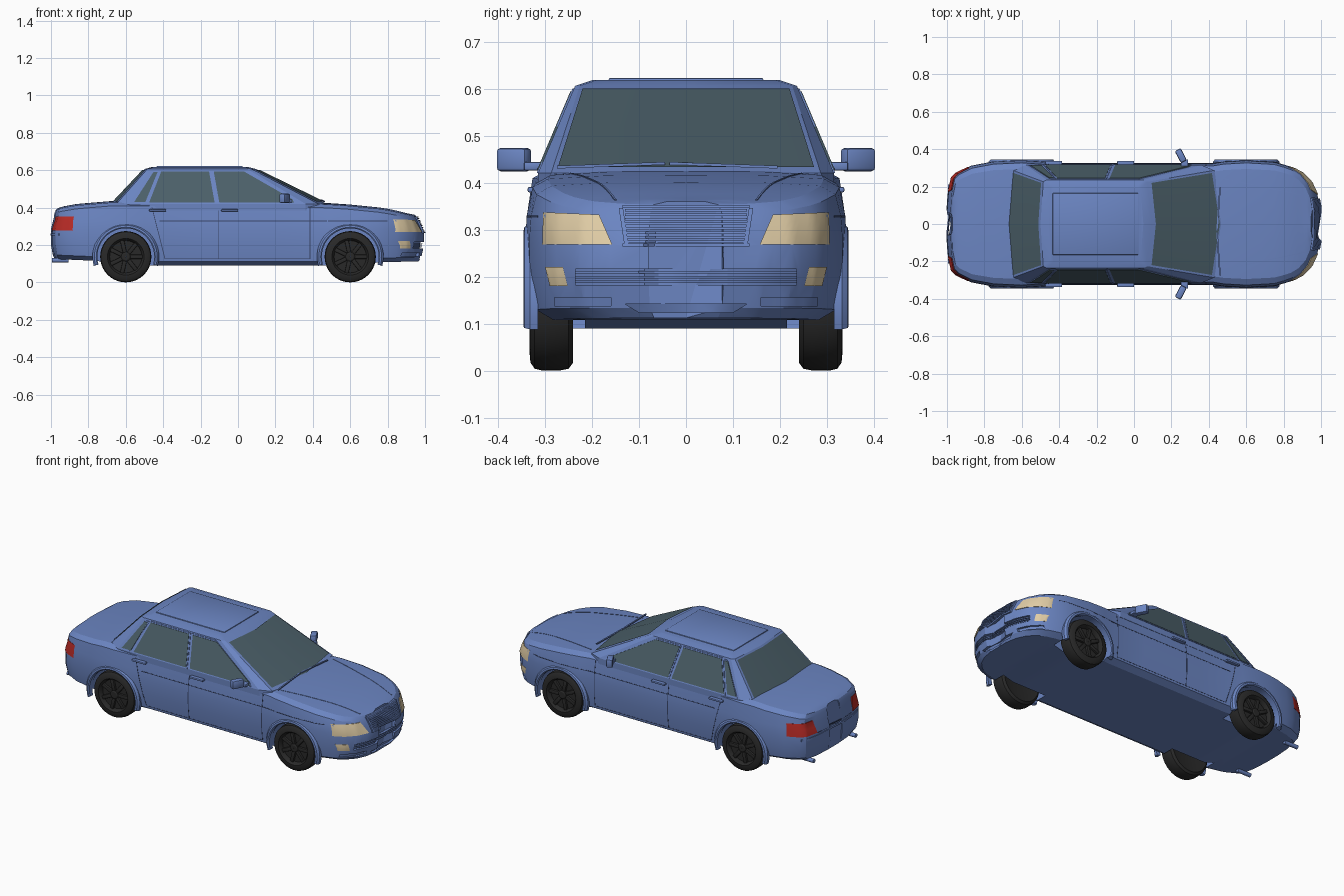
import bpy, bmesh, math
from mathutils import Vector, Matrix
from mathutils.bvhtree import BVHTree

if "Cube" in bpy.data.objects:
    bpy.data.objects.remove(bpy.data.objects["Cube"])


def material(name, rgb):
    m = bpy.data.materials.new(name)
    m.diffuse_color = (*rgb, 1)
    m.use_nodes = True
    m.node_tree.nodes["Principled BSDF"].inputs["Base Color"].default_value = m.diffuse_color
    return m


PAINT = material("paint", (.147, .235, .54))
SEAM = material("seam", (.04, .06, .14))
GLASS = material("glass", (.07, .115, .14))
LAMP = material("lamp", (.75, .61, .38))
RED = material("red_lamp", (.5, .025, .02))
RUBBER = material("rubber", (.022, .022, .022))


def lerp(x, pts):
    for (a, va), (b, vb) in zip(pts, pts[1:]):
        if x <= b:
            return va + (vb - va) * max(0, (x - a) / (b - a))
    return pts[-1][1]


def add(name, verts, faces, mat=PAINT, mirror=False, angle=30, closed=True):
    bm = bmesh.new()
    vs = [bm.verts.new(v) for v in verts]
    for f in faces:
        bm.faces.new([vs[i] for i in f])
    if closed:
        bmesh.ops.recalc_face_normals(bm, faces=bm.faces)
    me = bpy.data.meshes.new(name)
    bm.to_mesh(me)
    bm.free()
    me.materials.append(mat)
    ob = bpy.data.objects.new(name, me)
    bpy.context.collection.objects.link(ob)
    if mirror:
        ob.modifiers.new("mirror", 'MIRROR').use_axis = (False, True, False)
    smooth(ob, angle)
    return ob


def smooth(ob, angle=30):
    bpy.ops.object.select_all(action='DESELECT')
    ob.select_set(True)
    bpy.context.view_layer.objects.active = ob
    bpy.ops.object.shade_smooth_by_angle(angle=math.radians(angle))


def loft(name, rings, **kw):
    n = len(rings[0])
    faces = [(k*n + i, k*n + (i+1) % n, (k+1)*n + (i+1) % n, (k+1)*n + i)
             for k in range(len(rings) - 1) for i in range(n)]
    faces += [tuple(range(n)), tuple(range((len(rings)-1)*n, len(rings)*n))]
    return add(name, [v for r in rings for v in r], faces, **kw)


def box(name, centre, size, rot=(0, 0, 0), bevel=0, mat=PAINT, mirror=False):
    bm = bmesh.new()
    bmesh.ops.create_cube(bm, size=1)
    bmesh.ops.scale(bm, vec=size, verts=bm.verts)
    if bevel:
        bmesh.ops.bevel(bm, geom=bm.edges[:], offset=bevel, segments=2, profile=.5, affect='EDGES')
    mtx = Matrix.Translation(centre)
    for a, ax in zip(rot, "XYZ"):
        mtx = mtx @ Matrix.Rotation(math.radians(a), 4, ax)
    bm.transform(mtx)
    bm.verts.index_update()
    vs, fs = [v.co.copy() for v in bm.verts], [[v.index for v in f.verts] for f in bm.faces]
    bm.free()
    return add(name, vs, fs, mat, mirror)


def arc_sweep(name, cx, profile, a0, a1, steps, mat, mirror=True):
    # sweep a closed (radius, y) profile round the axle at (cx, .137)
    rings = []
    for i in range(steps + 1):
        a = math.radians(a0 + (a1 - a0) * i / steps)
        rings.append([(cx + r*math.cos(a), y, .137 + r*math.sin(a)) for r, y in profile])
    return loft(name, rings, mat=mat, mirror=mirror)


# lower body: cross-sections along the length
WIDTH = [(-1, .06), (-.992, .17), (-.975, .25), (-.95, .275), (-.87, .312), (-.75, .335), (-.6, .342),
         (-.5, .335), (-.4, .325), (.42, .325), (.48, .335), (.6, .342), (.75, .333), (.85, .303),
         (.9, .276), (.95, .225), (.98, .16), (.995, .08)]
TOP = [(-1, .392), (-.97, .402), (-.9, .415), (-.66, .435), (.45, .425), (.6, .415), (.75, .4),
       (.88, .38), (.93, .37), (.995, .36)]
FLOOR = [(-1, .125), (-.75, .115), (-.68, .09), (.68, .09), (.75, .108), (1, .112)]
FACTOR = [0, .85, .965, 1, 1, .99, .955, .86, .5, 0]
NOSE = [.03, .03, .015, 0, 0, .02, .03, .042, .048, .05]
TAIL = [.02, .02, .01, 0, 0, .015, .018, .025, .03, .03]
xs = sorted([p[0] for p in WIDTH] + [.2, 0, -.2, .68, -.68, -.82, .8, .93, .967])
rings = []
for x in xs:
    w, zt, zb = lerp(x, WIDTH), lerp(x, TOP), lerp(x, FLOOR)
    z5 = min(.33, zt - .05)
    zs = [zb, zb, zb + .022, .2, z5 - .045, z5, zt - .025, zt - .007, zt, zt + .001]
    tn, tt = max(0, (x - .8) / .195), max(0, (-x - .85) / .15)
    half = [(x - tn*n + tt*t, w*f, z) for f, z, n, t in zip(FACTOR, zs, NOSE, TAIL)]
    rings.append(half + [(px, -py, pz) for px, py, pz in half[-2:0:-1]])
body = loft("lower_body", rings, angle=22)
SKIN = BVHTree.FromPolygons([v.co.copy() for v in body.data.vertices],
                            [p.vertices[:] for p in body.data.polygons])
AXES = {'front': (Vector((1, 0, 0)), (1, 2)), 'rear': (Vector((-1, 0, 0)), (1, 2)),
        'side': (Vector((0, 1, 0)), (0, 2)), 'top': (Vector((0, 0, 1)), (0, 1))}


def patch(name, quad, face, mat=PAINT, out=.004, depth=.006, n=8, m=3, mirror=True):
    # solid panel whose outline is projected onto the body skin
    d, (iu, iv) = AXES[face]
    a, b, c, e = [Vector(q) for q in quad]
    front, back = [], []
    for j in range(m + 1):
        for i in range(n + 1):
            p = a.lerp(b, i / n).lerp(e.lerp(c, i / n), j / m)
            o = d * 3
            o[iu], o[iv] = p
            hit = SKIN.ray_cast(o, -d)[0]
            if hit is None:
                hit = o - d * 2.1
            front.append(hit + d*out)
            back.append(hit - d*depth)
    N, W = len(front), n + 1
    faces = []
    for j in range(m):
        for i in range(n):
            q = (j*W + i, j*W + i + 1, (j+1)*W + i + 1, (j+1)*W + i)
            faces += [q, tuple(k + N for k in reversed(q))]
    rim = (list(range(W)) + [j*W + n for j in range(1, m + 1)]
           + [m*W + i for i in range(n - 1, -1, -1)] + [j*W for j in range(m - 1, 0, -1)])
    faces += [(p, q, q + N, p + N) for p, q in zip(rim, rim[1:] + rim[:1])]
    return add(name, front + back, faces, mat, mirror)


def rect(u0, u1, v0, v1):
    return [(u0, v0), (u1, v0), (u1, v1), (u0, v1)]


# wheel wells and bumper openings cut from the body
cutters = []
for x in (-.6, .6):
    for s in (-1, 1):
        cutters.append(loft("well_cutter", [[(x + .155*math.cos(t*math.pi/20), y*s, .137 + .155*math.sin(t*math.pi/20))
                                             for t in range(40)] for y in (.215, .5)]))
cutters.append(patch("bumper_cutter", rect(-.235, .235, .182, .216), 'front', out=.03, depth=.018, n=16, m=1, mirror=False))
cutters.append(patch("lower_cutter", [(-.1, .124), (.1, .124), (.13, .142), (-.13, .142)], 'front', out=.03,
                     depth=.015, n=8, m=1, mirror=False))
for s in (-1, 1):
    cutters.append(patch("vent_cutter", rect(s*.16, s*.28, .137, .156), 'front', out=.03, depth=.015, m=1, mirror=False))
for c in cutters:
    c.hide_render = True
    mod = body.modifiers.new("cut", 'BOOLEAN')
    mod.object = c
bpy.context.view_layer.objects.active = body
for mod in list(body.modifiers):
    bpy.ops.object.modifier_apply(modifier=mod.name)
for c in cutters:
    bpy.data.objects.remove(c)
smooth(body, 22)


# cabin
def ring(pts, z):
    return [(x, y, z) for x, y in pts] + [(x, -y, z) for x, y in pts[-2:0:-1]]


BASE = [(.475, 0), (.43, .287), (.36, .315), (-.58, .315), (-.65, .288), (-.675, 0)]
EAVE = [(.095, 0), (.072, .226), (.05, .236), (-.465, .236), (-.485, .226), (-.5, 0)]
ROOF = [(.05, 0), (.035, .19), (.02, .2), (-.43, .2), (-.445, .19), (-.455, 0)]
loft("cabin", [ring(BASE, .385), ring(BASE, .42), ring(EAVE, .606), ring(ROOF, .618)], angle=15)
box("roof_crown", (-.205, 0, .618), (.46, .33, .01), bevel=.0045)


# windows
def screen(name, i_mid, i_edge, sx):
    rows = []
    for t in (.05, .95):
        lo, hi = [[Vector((*r[k], z)) for k in (i_mid, i_edge)] for r, z in ((BASE, .42), (EAVE, .606))]
        mid, edge = lo[0].lerp(hi[0], t), lo[1].lerp(hi[1], t)
        edge = mid.lerp(edge, .96)
        off = Vector((sx*.003, 0, .004))
        rows.append([Vector((edge.x, -edge.y, edge.z)) + off, mid + off, edge + off])
    f = [(0, 1, 4, 3), (1, 2, 5, 4)]
    add(name, rows[0] + rows[1], f if sx > 0 else [q[::-1] for q in f], GLASS, closed=False)


screen("windshield", 0, 1, 1)
screen("rear_window", 5, 4, -1)


def side_panel(name, pts, mat, out):
    k = len(pts)
    y = lambda z: .315 - (z - .42) * .079 / .186
    vs = [(x, y(z) + o, z) for o in (out, -.005) for x, z in pts]
    add(name, vs, [tuple(range(k)), tuple(range(k, 2*k))]
        + [(i, (i+1) % k, (i+1) % k + k, i + k) for i in range(k)], mat, True)


for name, pts in (("front_window", [(-.1, .427), (.3, .427), (.29, .445), (.03, .594), (-.13, .594)]),
                  ("rear_door_window", [(-.475, .427), (-.125, .427), (-.155, .594), (-.41, .594)]),
                  ("quarter_window", [(-.555, .43), (-.495, .43), (-.43, .59), (-.452, .59)])):
    c = Vector((sum(p[0] for p in pts), sum(p[1] for p in pts))) / len(pts)
    frame = [(x + math.copysign(.008, x - c.x), z + math.copysign(.006, z - c.y)) for x, z in pts]
    side_panel(name + "_frame", frame, PAINT, .003)
    side_panel(name, pts, GLASS, .005)

# lamps
patch("headlamp", [(.157, .268), (.306, .268), (.304, .337), (.185, .332)], 'front', LAMP, n=14, m=4)
patch("fog_lamp", [(.252, .18), (.29, .18), (.3, .22), (.262, .22)], 'front', LAMP)
patch("tail_lamp", [(.17, .277), (.306, .277), (.3, .352), (.185, .352)], 'rear', RED, n=12, m=4)

# grille and bumper bars
for i in range(8):
    z = .272 + i*.0095
    patch("grille_slat", rect(-.13, .13, z, z + .005), 'front', out=.008, n=12, m=1, mirror=False)
patch("grille_side", [(.122, .266), (.131, .266), (.143, .346), (.134, .346)], 'front', out=.01, n=1)
for z in (.264, .346):
    patch("grille_rail", rect(-.135, .135, z, z + .006), 'front', out=.01, n=12, m=1, mirror=False)
for z in (.189, .199, .209):
    patch("bumper_slat", rect(-.235, .235, z - .0025, z + .0025), 'front', out=-.006, depth=.022, n=14, m=1, mirror=False)
patch("rear_bumper_strip", rect(-.27, .27, .25, .262), 'rear', out=.004, n=14, m=1, mirror=False)
patch("boot_seam", rect(-.165, .165, .272, .275), 'rear', SEAM, .001, n=8, m=1, mirror=False)

# panel seams
patch("waist_seam", rect(-.42, .8, .326, .33), 'side', SEAM, .001, n=24, m=1)
for x in (-.105, .385):
    patch("door_seam", rect(x - .002, x + .002, .125, .40), 'side', SEAM, .001, n=1, m=12)
patch("sill_seam", rect(-.39, .385, .124, .127), 'side', SEAM, .001, n=12, m=1)
patch("rear_door_seam", [(-.392, .125), (-.388, .125), (-.458, .40), (-.462, .40)], 'side', SEAM, .001, n=1, m=12)
patch("hood_crease", [(.46, .245), (.46, .249), (.92, .152), (.92, .148)], 'top', PAINT, .002, n=2, m=12)

# handles, mirrors, wipers, exhausts
for x in (-.43, -.045):
    box("door_handle", (x, .325, .385), (.09, .024, .012), bevel=.004, mirror=True)
box("mirror_housing", (.25, .366, .449), (.036, .072, .05), rot=(0, 0, 28), bevel=.009, mirror=True)
box("mirror_stalk", (.27, .32, .435), (.04, .05, .018), bevel=.004, mirror=True)
for y, tilt in ((-.16, 2), (.08, -2)):
    box("wiper", (.452, y, .437), (.008, .23, .006), rot=(tilt, 0, tilt * 2))
for x in (-.965,):
    loft("exhaust", [[(x + d, .2 + .012*math.cos(k*math.pi/8), .118 + .012*math.sin(k*math.pi/8))
                      for k in range(16)] for d in (-.03, .06)], mirror=True)

# wheels and arch lips
TYRE = [(.001, .25), (.085, .247), (.12, .24), (.133, .25), (.137, .27), (.137, .305), (.133, .322),
        (.12, .331), (.098, .333), (.09, .324), (.086, .308), (.001, .308)]
for x in (-.6, .6):
    arc_sweep("wheel", x, TYRE, 0, 360, 40, RUBBER)
    arc_sweep("hub", x, [(.001, .3), (.025, .3), (.025, .322), (.018, .326), (.001, .326)], 0, 360, 16, RUBBER)
    for k in range(7):
        a = 2*math.pi*k/7
        box("spoke", (x + .053*math.cos(a), .312, .137 + .053*math.sin(a)), (.075, .018, .022),
            rot=(0, -math.degrees(a), 0), bevel=.004, mat=RUBBER, mirror=True)
    arc_sweep("arch_lip", x, [(.152, .315), (.152, .342), (.158, .346), (.168, .344), (.178, .332), (.178, .315)],
              -16, 196, 28, PAINT)
